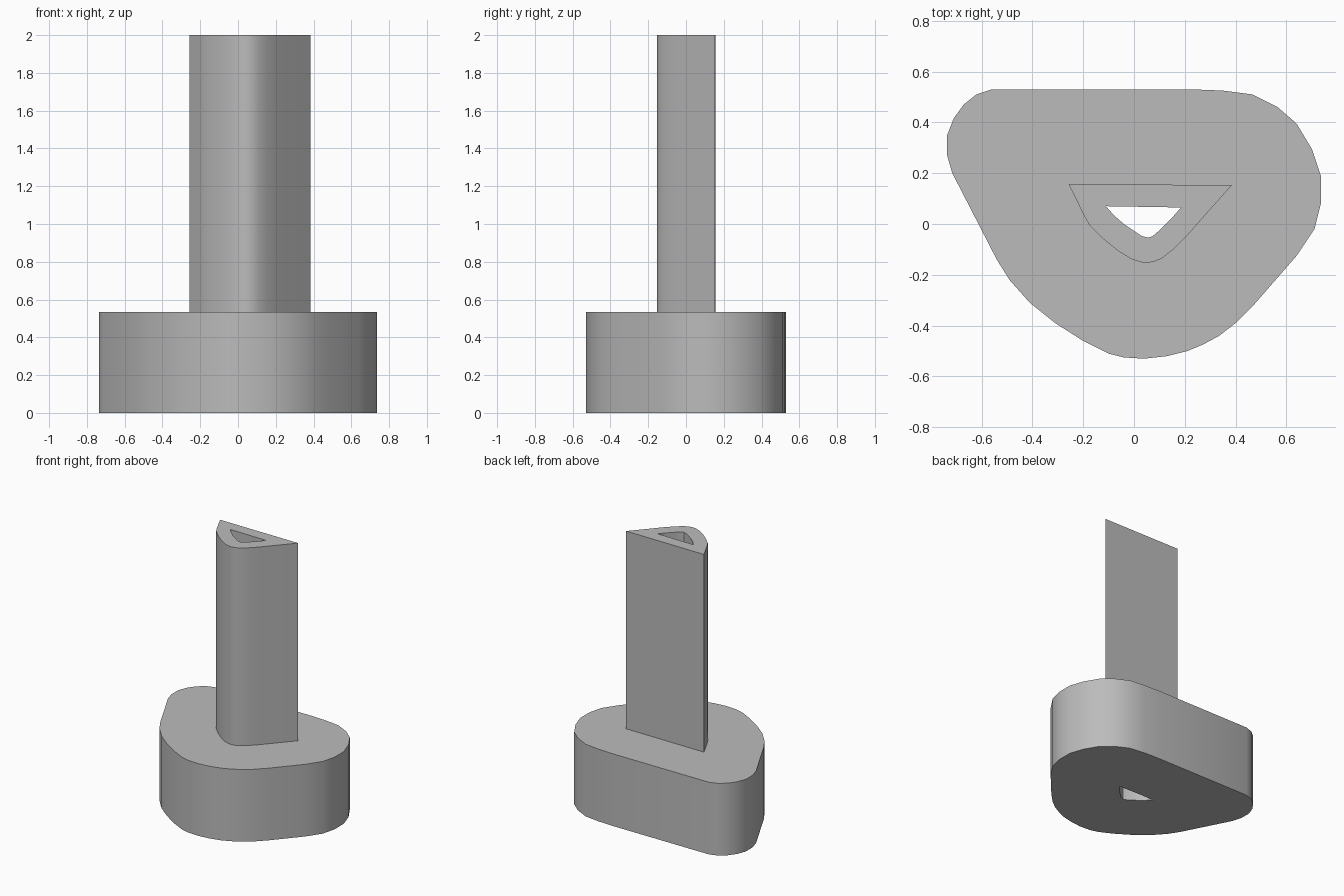
import bpy
import bmesh
import math

cube = bpy.data.objects.get("Cube")
if cube:
    bpy.data.objects.remove(cube, do_unlink=True)

BASE_TOP = 0.535
TOP = 2.0

# Outlines in plan
base_outline = [
    (-.56, .53), (-.62, .51), (-.67, .47), (-.71, .415), (-.735, .35), (-.735, .27), (-.715, .2),
    (-.54, -.14), (-.49, -.22), (-.41, -.31), (-.31, -.39), (-.2, -.46), (-.1, -.51), (-.04, -.525),
    (.04, -.53), (.13, -.52), (.21, -.5), (.27, -.475), (.335, -.44), (.4, -.39), (.47, -.32),
    (.64, -.125), (.71, -.02), (.735, .08), (.735, .19), (.7, .295), (.64, .395),
    (.565, .46), (.465, .51), (.35, .525), (.22, .53)]
column_outline = [
    (-.257, .157), (-.195, .03), (-.175, -.005), (-.12, -.06), (-.06, -.108), (-.01, -.138),
    (.025, -.15), (.05, -.153), (.08, -.148), (.11, -.135), (.155, -.1), (.205, -.05), (.385, .153)]
hole_outline = [
    (-.11, .07), (-.08, .035), (-.04, 0), (.03, -.047), (.055, -.054),
    (.073, -.048), (.1, -.025), (.15, .025), (.185, .065)]


def add_loop(bm, outline, z):
    return [bm.verts.new((x, y, z)) for x, y in outline]


def add_wall(bm, lower, upper):
    for i in range(len(lower)):
        j = (i + 1) % len(lower)
        bm.faces.new((lower[i], lower[j], upper[j], upper[i]))


def loop_edges(bm, loop):
    pairs = zip(loop, loop[1:] + loop[:1])
    return [bm.edges.get(p) or bm.edges.new(p) for p in pairs]


def add_ring(bm, outer, inner):
    edges = loop_edges(bm, outer) + loop_edges(bm, inner)
    bmesh.ops.triangle_fill(bm, use_beauty=True, edges=edges)


# Base, column and the bore running through both form one closed solid
bm = bmesh.new()
base_low = add_loop(bm, base_outline, 0)
base_high = add_loop(bm, base_outline, BASE_TOP)
column_low = add_loop(bm, column_outline, BASE_TOP)
column_high = add_loop(bm, column_outline, TOP)
hole_low = add_loop(bm, hole_outline, 0)
hole_high = add_loop(bm, hole_outline, TOP)

for lower, upper in ((base_low, base_high), (column_low, column_high), (hole_low, hole_high)):
    add_wall(bm, lower, upper)
for outer, inner in ((base_low, hole_low), (base_high, column_low), (column_high, hole_high)):
    add_ring(bm, outer, inner)
bmesh.ops.recalc_face_normals(bm, faces=bm.faces)

mesh = bpy.data.meshes.new("hollow_column_on_base")
bm.to_mesh(mesh)
bm.free()
stand = bpy.data.objects.new("hollow_column_on_base", mesh)
bpy.context.collection.objects.link(stand)

# Plain grey
grey = bpy.data.materials.new("plain grey")
grey.use_nodes = True
colour = (0.5, 0.5, 0.5, 1)
grey.diffuse_color = colour
grey.node_tree.nodes["Principled BSDF"].inputs["Base Color"].default_value = colour
mesh.materials.append(grey)

# Smooth curved sides with crisp corners
bpy.ops.object.select_all(action="DESELECT")
stand.select_set(True)
bpy.context.view_layer.objects.active = stand
bpy.ops.object.shade_smooth_by_angle(angle=math.radians(30))
